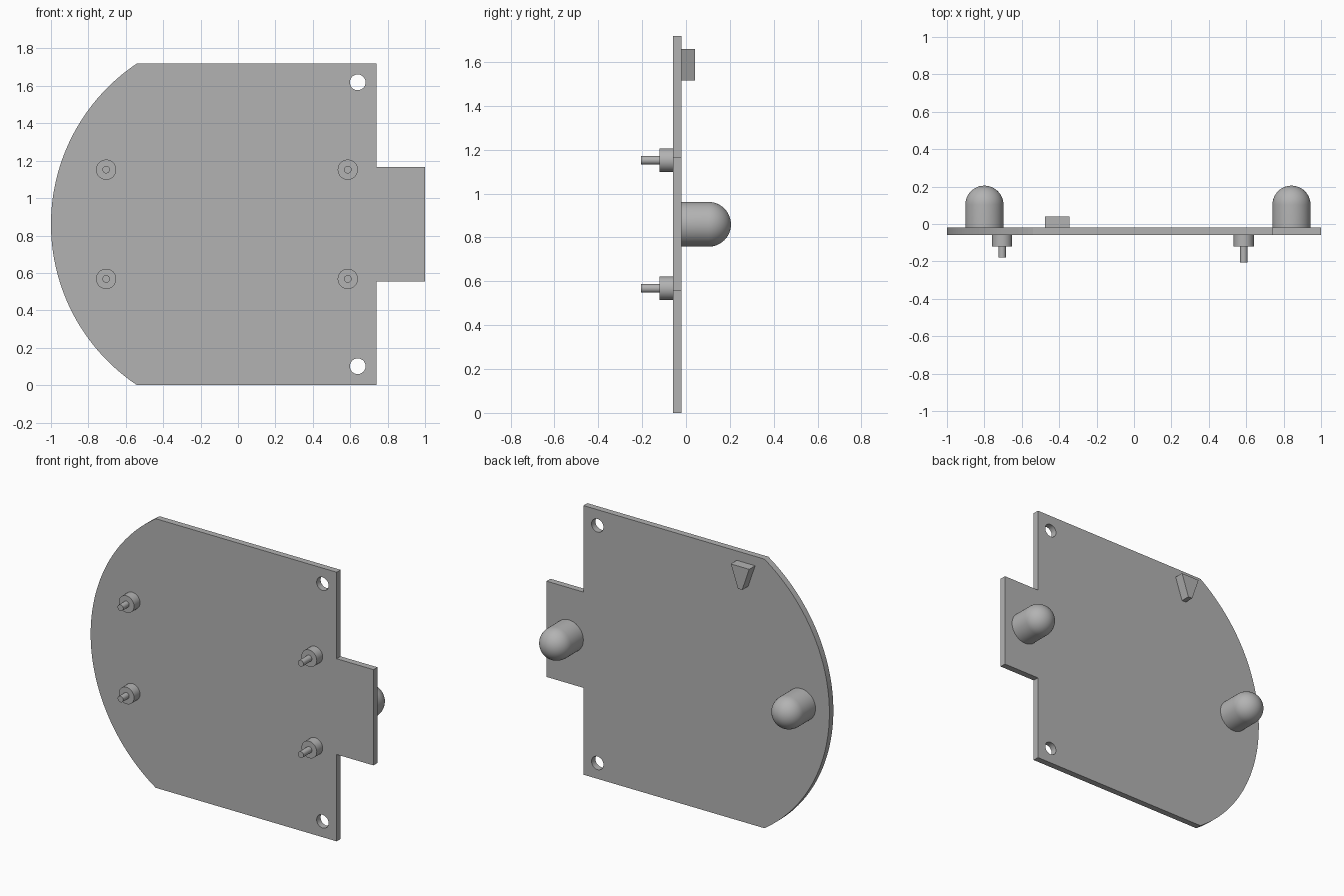
import bpy
import bmesh
import math
from mathutils import Matrix

if "Cube" in bpy.data.objects:
    bpy.data.objects.remove(bpy.data.objects["Cube"])

grey = bpy.data.materials.new("plain grey")
grey.use_nodes = True
colour = (0.45, 0.45, 0.45, 1)
grey.diffuse_color = colour
grey.node_tree.nodes["Principled BSDF"].inputs["Base Color"].default_value = colour

HEIGHT = 1.72
MID = HEIGHT / 2
FRONT, BACK = -0.06, -0.02


def finish(name, bm, smooth=True):
    bmesh.ops.recalc_face_normals(bm, faces=bm.faces)
    mesh = bpy.data.meshes.new(name)
    bm.to_mesh(mesh)
    bm.free()
    mesh.materials.append(grey)
    ob = bpy.data.objects.new(name, mesh)
    bpy.context.collection.objects.link(ob)
    bpy.ops.object.select_all(action="DESELECT")
    ob.select_set(True)
    bpy.context.view_layer.objects.active = ob
    if smooth:
        bpy.ops.object.shade_smooth_by_angle(angle=math.radians(30))
    return ob


def slab(name, outline, y0, y1):
    """Extrude an (x, z) outline from y0 to y1."""
    bm = bmesh.new()
    face = bm.faces.new([bm.verts.new((x, y0, z)) for x, z in outline])
    top = bmesh.ops.extrude_face_region(bm, geom=[face])["geom"]
    moved = [v for v in top if isinstance(v, bmesh.types.BMVert)]
    bmesh.ops.translate(bm, verts=moved, vec=(0, y1 - y0, 0))
    return finish(name, bm, False)


def turned(name, profile, x, z, steps=48):
    """Revolve a (radius, y) profile about an axis along y."""
    bm = bmesh.new()
    verts = [bm.verts.new((r, y, 0)) for r, y in profile]
    edges = [bm.edges.new(pair) for pair in zip(verts, verts[1:])]
    bmesh.ops.spin(bm, geom=verts + edges, cent=(0, 0, 0), axis=(0, 1, 0),
                   angle=math.tau, steps=steps)
    bmesh.ops.remove_doubles(bm, verts=bm.verts, dist=0.0005)
    bmesh.ops.transform(bm, matrix=Matrix.Translation((x, 0, z)), verts=bm.verts)
    return finish(name, bm)


# Plate: curved side, straight top and bottom, side tab
SHOULDER = -0.54
sag = 1 + SHOULDER
radius = (sag ** 2 + MID ** 2) / (2 * sag)
half = math.asin(MID / radius)
outline = []
for i in range(65):
    a = half - 2 * half * i / 64
    outline.append((radius - 1 - radius * math.cos(a), MID + radius * math.sin(a)))
outline += [(0.74, 0), (0.74, 0.555), (1, 0.555), (1, 1.167), (0.74, 1.167), (0.74, HEIGHT)]
plate = slab("plate", outline, FRONT, BACK)

# Corner mounting holes
for side in (-1, 1):
    hole = turned("hole_cutter", [(0, -0.1), (0.042, -0.1), (0.042, 0.1), (0, 0.1)],
                  0.64, MID + side * 0.759)
    hole.hide_render = True
    cut = plate.modifiers.new("hole", "BOOLEAN")
    cut.operation = "DIFFERENCE"
    cut.solver = "EXACT"
    cut.object = hole
    bpy.context.view_layer.objects.active = plate
    bpy.ops.object.modifier_apply(modifier=cut.name)
    bpy.data.objects.remove(hole)

# Stepped pegs on the front
for side, x, tip in (("right", -0.705, -0.18), ("left", 0.587, -0.205)):
    for level, dz in (("lower", -0.292), ("upper", 0.292)):
        turned(f"{level}_{side}_peg",
               [(0, FRONT + 0.01), (0.054, FRONT + 0.01), (0.054, -0.12),
                (0.02, -0.12), (0.02, tip), (0, tip)], x, MID + dz)

# Round-ended posts on the back
R = 0.102
for side, x in (("right", -0.8), ("left", 0.842)):
    dome = [(R * math.cos(t), 0.205 - R + R * math.sin(t))
            for t in (math.pi / 2 * i / 12 for i in range(13))]
    turned(f"{side}_post", [(0, BACK - 0.01), (R, BACK - 0.01)] + dome, x, MID)

# Plain tapered tab marking the upper corner of the back
slab("marker_tab", [(-0.475, 1.66), (-0.425, 1.515), (-0.395, 1.515), (-0.345, 1.66)],
     BACK - 0.01, 0.04)
